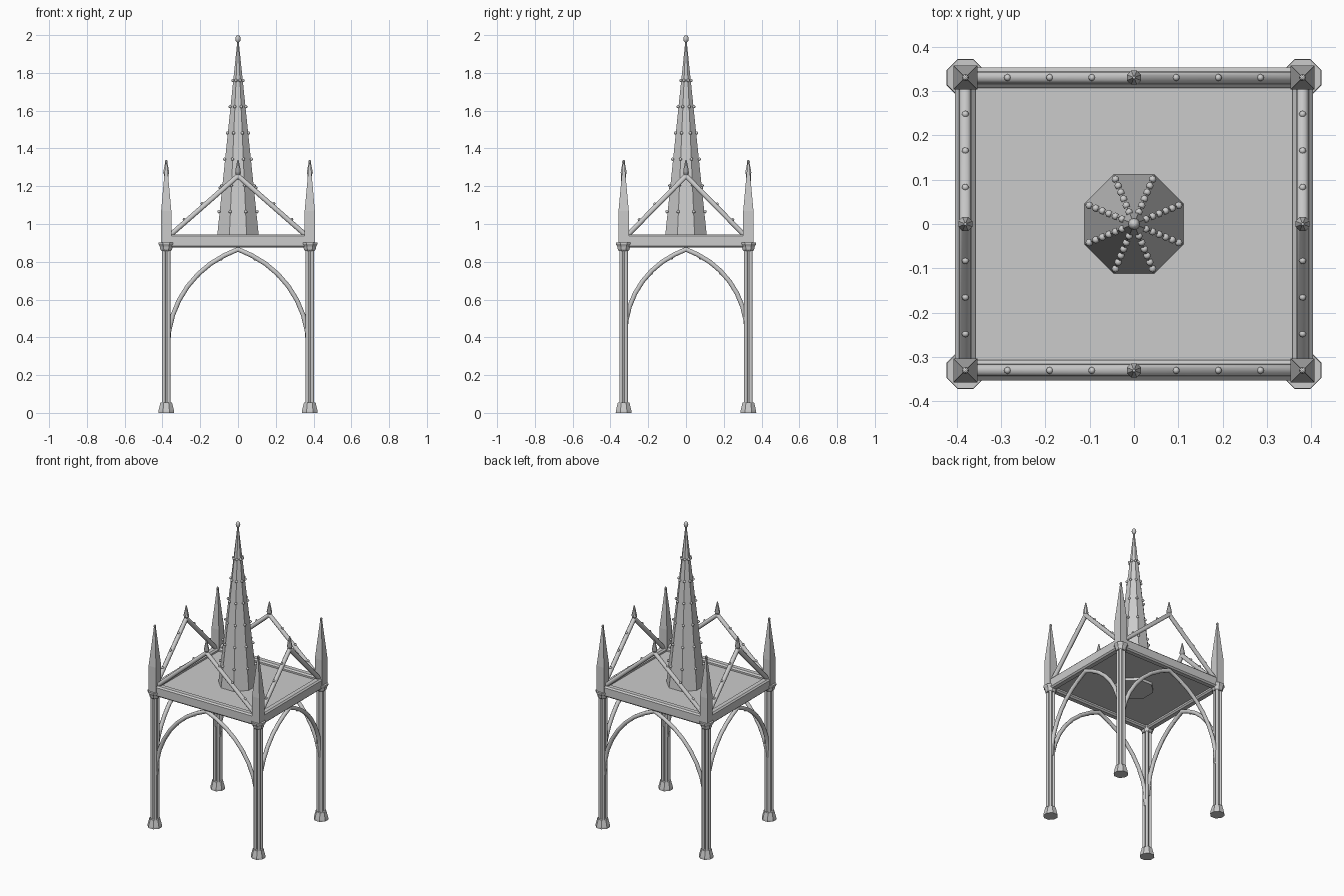
import bpy, bmesh, math
from mathutils import Vector, Matrix

if "Cube" in bpy.data.objects:
    bpy.data.objects.remove(bpy.data.objects["Cube"])

AX, AY = 0.38, 0.33          # column positions
CORNERS = [(sx * AX, sy * AY) for sx in (-1, 1) for sy in (-1, 1)]


def finish(name, bm, smooth=None):
    bmesh.ops.recalc_face_normals(bm, faces=bm.faces)
    me = bpy.data.meshes.new(name)
    bm.to_mesh(me)
    bm.free()
    ob = bpy.data.objects.new(name, me)
    bpy.context.collection.objects.link(ob)
    if smooth:
        bpy.ops.object.select_all(action='DESELECT')
        ob.select_set(True)
        bpy.context.view_layer.objects.active = ob
        bpy.ops.object.shade_smooth_by_angle(angle=math.radians(smooth))
    return ob


def lathe(bm, x, y, profile, sides):
    """Stacked rings (apothem, z) with flat sides facing the axes."""
    k = 1 / math.cos(math.pi / sides)
    rings = []
    for r, z in profile:
        rings.append([bm.verts.new((x + r * k * math.cos((i + .5) * math.tau / sides),
                                    y + r * k * math.sin((i + .5) * math.tau / sides), z))
                      for i in range(sides)])
    for a, b in zip(rings, rings[1:]):
        for i in range(sides):
            j = (i + 1) % sides
            bm.faces.new((a[i], a[j], b[j], b[i]))
    bm.faces.new(rings[0])
    bm.faces.new(rings[-1])


def ball(bm, pos, r, rz=None):
    m = Matrix.Translation(pos) @ Matrix.Diagonal((r, r, rz or r, 1))
    bmesh.ops.create_uvsphere(bm, u_segments=8, v_segments=6, radius=1, matrix=m)


def box(bm, centre, size):
    m = Matrix.Translation(centre) @ Matrix.Diagonal((*size, 1))
    return bmesh.ops.create_cube(bm, size=1, matrix=m)['verts']


def sweep(bm, pts, r, sides, normal):
    """Bar along a planar path; normal is the plane normal."""
    pts = [Vector(p) for p in pts]
    n = Vector(normal)
    rings = []
    for i, p in enumerate(pts):
        d0 = (p - pts[i - 1]).normalized() if i else None
        d1 = (pts[i + 1] - p).normalized() if i < len(pts) - 1 else None
        t = ((d0 or d1) + (d1 or d0)).normalized()
        u = n.cross(t)
        mitre = 1 / max(.4, t.dot(d0 or d1))
        k = r / math.cos(math.pi / sides)
        rings.append([bm.verts.new(p + u * k * mitre * math.cos((j + .5) * math.tau / sides)
                                   + n * k * math.sin((j + .5) * math.tau / sides))
                      for j in range(sides)])
    for a, b in zip(rings, rings[1:]):
        for j in range(sides):
            m = (j + 1) % sides
            bm.faces.new((a[j], a[m], b[m], b[j]))
    bm.faces.new(rings[0])
    bm.faces.new(rings[-1])


# clustered columns with bases and capitals
bm = bmesh.new()
for x, y in CORNERS:
    lathe(bm, x, y, [(.015, .03), (.015, .89)], 8)
    for sx in (-1, 1):
        for sy in (-1, 1):
            lathe(bm, x + sx * .013, y + sy * .013, [(.009, .03), (.009, .88)], 8)
finish("columns", bm, 50)

bm = bmesh.new()
for x, y in CORNERS:
    lathe(bm, x, y, [(.042, 0), (.041, .012), (.033, .045), (.031, .055)], 8)
    lathe(bm, x, y, [(.026, .858), (.031, .865), (.034, .88), (.041, .893), (.041, .902)], 8)
finish("bases_and_capitals", bm)

# corner pinnacles
bm = bmesh.new()
for x, y in CORNERS:
    lathe(bm, x, y, [(.027, .90), (.027, 1.07), (.004, 1.325)], 4)
    ball(bm, (x, y, 1.328), .008, .011)
finish("pinnacles", bm)

# beams with a moulded top edge
bm = bmesh.new()
for s in (-1, 1):
    for size, c in (((2 * AX, .046, .07), (0, s * AY, .91)),
                    ((.046, 2 * AY, .07), (s * AX, 0, .91))):
        box(bm, c, size)
beams = finish("beams", bm)
bev = beams.modifiers.new("bevel", 'BEVEL')
bev.width, bev.segments = .009, 1

# roof slab and ceiling boss
bm = bmesh.new()
box(bm, (0, 0, .91), (2 * AX, 2 * AY, .03))
finish("roof_slab", bm)
bm = bmesh.new()
lathe(bm, 0, 0, [(.112, .877), (.112, .91)], 8)
finish("ceiling_boss", bm)

# pointed arches, gables and their small leaf knobs on all four sides
arches, gables, knobs, finials = (bmesh.new() for _ in range(4))
for along_x in (True, False):
    a = AX if along_x else AY
    off = AY if along_x else AX
    h = 1.36 * a
    z0 = .866 - h
    r = (a * a + h * h) / (2 * a)
    end = math.asin(h / r)
    for s in (-1, 1):
        def P(u, z):
            return (u, s * off, z) if along_x else (s * off, u, z)
        nrm = (0, 1, 0) if along_x else (1, 0, 0)
        half = [(a - .008 - r + r * math.cos(end * i / 8), z0 + r * math.sin(end * i / 8))
                for i in range(8)]
        path = [P(-u, z) for u, z in half] + [P(0, .866)] + [P(u, z) for u, z in reversed(half)]
        sweep(arches, path, .012, 8, nrm)
        foot = a - .02
        sweep(gables, [P(-foot, .94), P(0, 1.255), P(foot, .94)], .013, 8, nrm)
        lathe(finials, *P(0, 0)[:2], [(.008, 1.25), (.016, 1.272), (.012, 1.295), (.003, 1.34)], 8)
        for m in (-1, 1):
            for t in (.25, .5, .75):
                ball(knobs, P(m * a * t, 1.255 - .315 * a * t / foot + .019), .008)
            for f in (.62, .85):
                ball(knobs, P(m * (a - r + (r - .014) * math.cos(end * f)),
                              z0 + (r - .014) * math.sin(end * f)), .007)
finish("arches", arches, 50)
finish("gables", gables, 50)
finish("gable_finials", finials)

# octagonal spire with rows of knobs along its edges
bm = bmesh.new()
lathe(bm, 0, 0, [(.113, .91), (.004, 1.965)], 8)
finish("spire", bm)
for i in range(8):
    ang = (i + .5) * math.tau / 8
    for j in range(6):
        z = 1.065 + .139 * j
        rad = .122 * (1.97 - z) / 1.06 + .005
        ball(knobs, (rad * math.cos(ang), rad * math.sin(ang), z), .0085)
finish("leaf_knobs", knobs, 60)

bm = bmesh.new()
ball(bm, (0, 0, 1.98), .014, .02)
finish("spire_finial", bm, 60)
